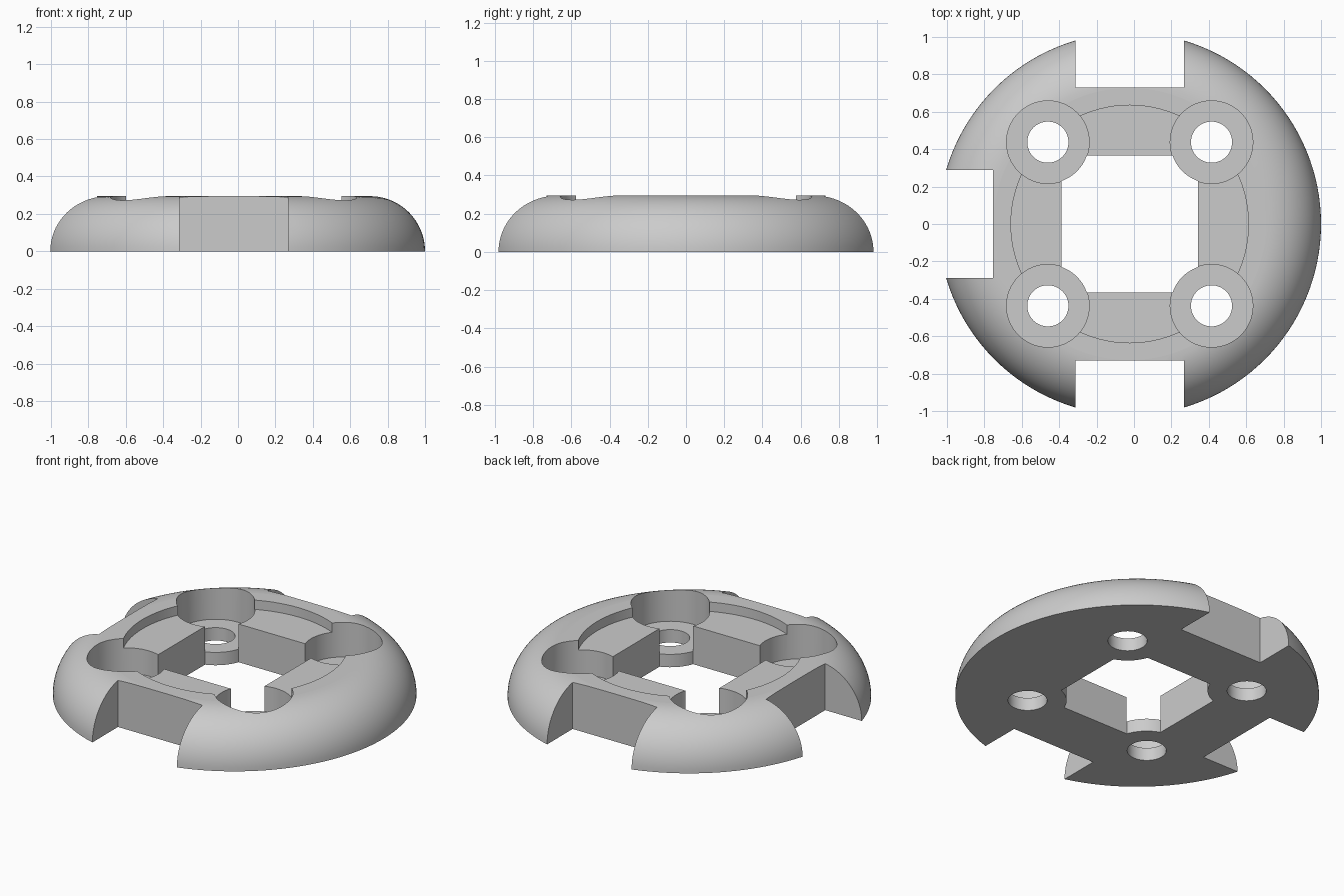
import bpy, bmesh, math

if "Cube" in bpy.data.objects:
    bpy.data.objects.remove(bpy.data.objects["Cube"])

CX = -0.023            # ring axis in x
R, H = 1.023, 0.295    # outer radius, height
FLAT = R - H           # radius where the rounded edge meets the top
POST = 0.4375          # hole offset from the axis
DISC, RECESS = 0.08, 0.237  # floor heights

grey = bpy.data.materials.new("light grey")
grey.diffuse_color = (0.6, 0.6, 0.6, 1)
grey.use_nodes = True
grey.node_tree.nodes["Principled BSDF"].inputs["Base Color"].default_value = grey.diffuse_color


def make(name, bm):
    bmesh.ops.recalc_face_normals(bm, faces=bm.faces)
    me = bpy.data.meshes.new(name)
    bm.to_mesh(me)
    bm.free()
    ob = bpy.data.objects.new(name, me)
    bpy.context.collection.objects.link(ob)
    me.materials.append(grey)
    return ob


def lathe(name, profile, x=0, y=0, n=96):
    """Closed solid from stacked rings (radius, z)."""
    bm = bmesh.new()
    rings = [[bm.verts.new((CX + x + r * math.cos(2 * math.pi * i / n),
                            y + r * math.sin(2 * math.pi * i / n), z))
              for i in range(n)] for r, z in profile]
    for a, b in zip(rings, rings[1:]):
        for i in range(n):
            j = (i + 1) % n
            bm.faces.new((a[i], a[j], b[j], b[i]))
    bm.faces.new(rings[0])
    bm.faces.new(rings[-1])
    return make(name, bm)


def cylinder(name, r, z0, z1, x=0, y=0, n=64):
    return lathe(name, [(r, z0), (r, z1)], x, y, n)


def box(name, x0, x1, y0, y1, z0=-0.5, z1=1.0):
    bm = bmesh.new()
    bmesh.ops.create_cube(bm, size=1)
    for v in bm.verts:
        v.co.x = CX + (x1 if v.co.x > 0 else x0)
        v.co.y = y1 if v.co.y > 0 else y0
        v.co.z = z1 if v.co.z > 0 else z0
    return make(name, bm)


def cut(target, cutter):
    cutter.hide_render = True
    mod = target.modifiers.new("cut", 'BOOLEAN')
    mod.operation, mod.solver, mod.object = 'DIFFERENCE', 'EXACT', cutter
    bpy.context.view_layer.objects.active = target
    bpy.ops.object.modifier_apply(modifier=mod.name)
    bpy.data.objects.remove(cutter, do_unlink=True)


# Domed ring body with a quarter-round edge
arc = [(FLAT + H * math.cos(math.pi / 2 * i / 18), H * math.sin(math.pi / 2 * i / 18))
       for i in range(19)]
body = lathe("mounting_ring", arc, n=128)

# Shallow round recess
cut(body, cylinder("recess_cutter", 0.635, RECESS, 1, n=96))

# Square window that leaves the four corner discs standing
corners = [(sx * POST, sy * POST) for sx in (-1, 1) for sy in (-1, 1)]
window = box("window_cutter", -0.365, 0.365, -0.365, 0.365)
for x, y in corners:
    cut(window, cylinder("disc_keeper", 0.22, -0.7, DISC + 0.04, x, y))
cut(body, window)

# Corner pockets and through holes
for x, y in corners:
    cut(body, cylinder("pocket_cutter", 0.221, DISC, 1, x, y))
    cut(body, cylinder("hole_cutter", 0.11, -0.5, 1, x, y, 48))

# Edge notches on the front, back and left
cut(body, box("front_notch", -0.29, 0.29, -2, -0.73))
cut(body, box("back_notch", -0.29, 0.29, 0.73, 2))
cut(body, box("left_notch", -2, -0.73, -0.29, 0.29))

# Smooth curves, flat level faces
bpy.ops.object.select_all(action='DESELECT')
body.select_set(True)
bpy.context.view_layer.objects.active = body
bpy.ops.object.shade_smooth_by_angle(angle=math.radians(30))
for p in body.data.polygons:
    if abs(p.normal.z) > 0.9995:
        p.use_smooth = False
